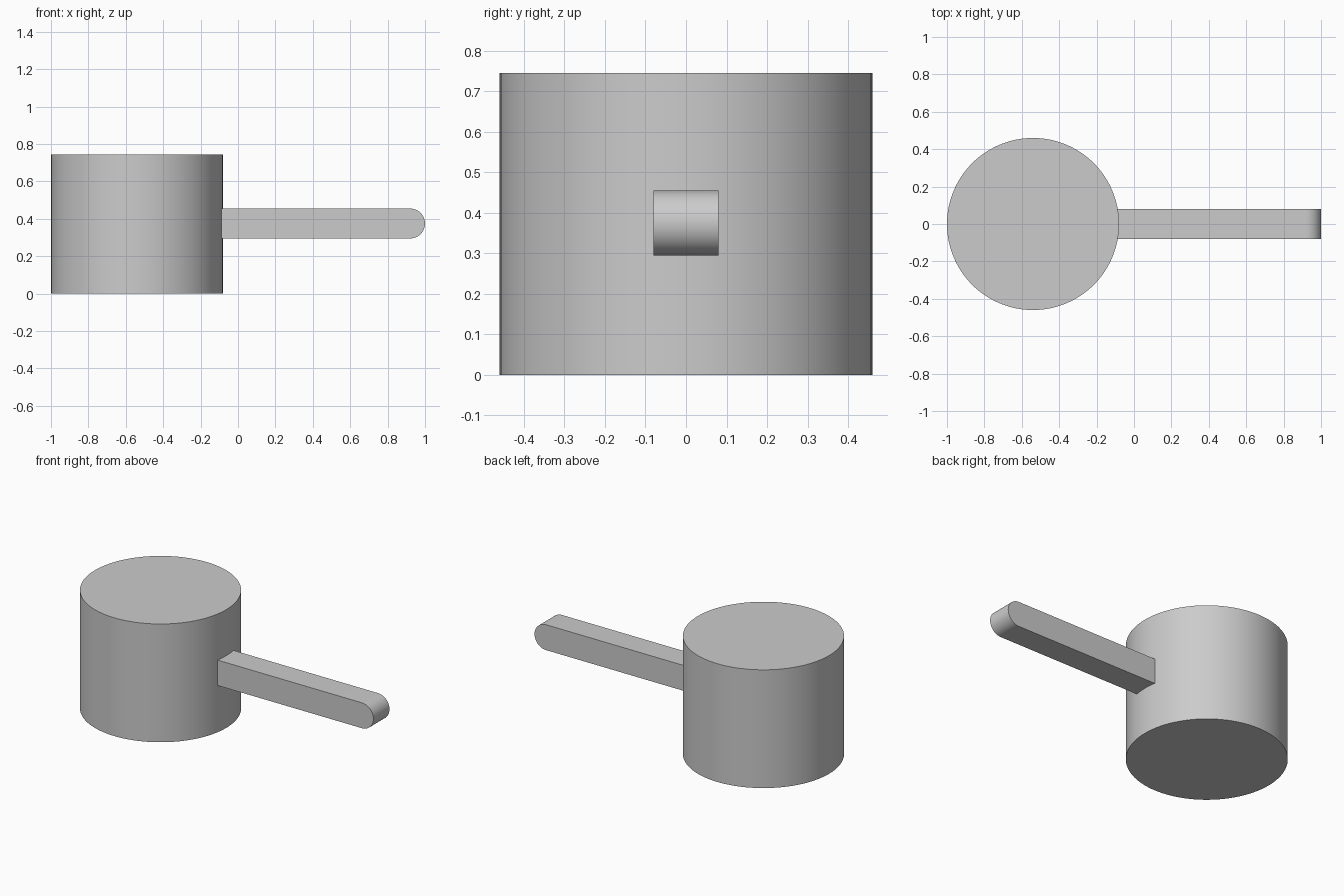
import bpy, bmesh, math

old = bpy.data.objects.get("Cube")
if old:
    bpy.data.objects.remove(old)

# Single flat colour
grey = bpy.data.materials.new("light grey")
grey.use_nodes = True
colour = (0.6, 0.6, 0.6, 1)
grey.diffuse_color = colour
grey.node_tree.nodes["Principled BSDF"].inputs["Base Color"].default_value = colour


def finish(obj):
    obj.data.materials.append(grey)
    bpy.ops.object.select_all(action='DESELECT')
    obj.select_set(True)
    bpy.context.view_layer.objects.active = obj
    bpy.ops.object.shade_smooth_by_angle(angle=math.radians(30))


# Solid cylindrical head
radius, height, head_x = 0.46, 0.745, -0.54
bpy.ops.mesh.primitive_cylinder_add(vertices=96, radius=radius, depth=height,
                                    location=(head_x, 0, height / 2))
head = bpy.context.object
head.name = "head"
finish(head)

# Square-section handle with a half-round tip, rooted just inside the head
half, root, mid_z, steps = 0.08, -0.1, 0.375, 24
profile = [(root, mid_z + half), (root, mid_z - half)]
for i in range(steps + 1):
    a = math.pi * (i / steps - 0.5)
    profile.append((1 - half + half * math.cos(a), mid_z + half * math.sin(a)))

bm = bmesh.new()
side = bm.faces.new([bm.verts.new((x, -half, z)) for x, z in profile])
extruded = bmesh.ops.extrude_face_region(bm, geom=[side], use_keep_orig=True)
moved = [v for v in extruded["geom"] if isinstance(v, bmesh.types.BMVert)]
bmesh.ops.translate(bm, verts=moved, vec=(0, 2 * half, 0))
bmesh.ops.recalc_face_normals(bm, faces=bm.faces)
mesh = bpy.data.meshes.new("handle")
bm.to_mesh(mesh)
bm.free()
handle = bpy.data.objects.new("handle", mesh)
bpy.context.collection.objects.link(handle)
finish(handle)
